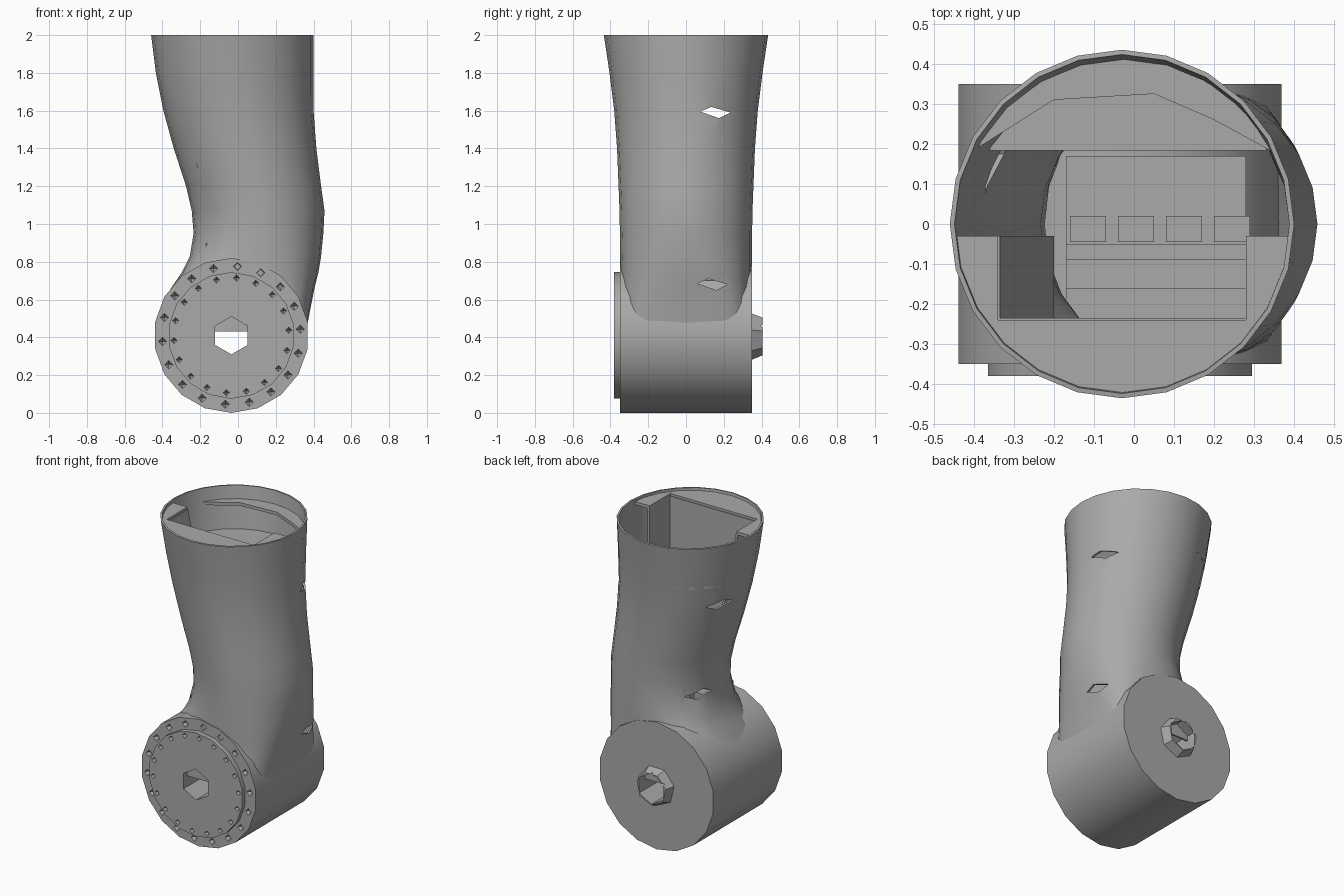
import bpy, bmesh
from math import sin, cos, pi, radians
from mathutils import Matrix, Vector

cube = bpy.data.objects.get("Cube")
if cube:
    bpy.data.objects.remove(cube)

grey = bpy.data.materials.new("plain grey")
grey.use_nodes = True
COLOUR = (0.4, 0.4, 0.4, 1)
grey.diffuse_color = COLOUR
grey.node_tree.nodes["Principled BSDF"].inputs["Base Color"].default_value = COLOUR

HUB = Vector((-0.035, 0, 0.41))
SIDES = 18


def finish(name, bm):
    bmesh.ops.recalc_face_normals(bm, faces=bm.faces)
    mesh = bpy.data.meshes.new(name)
    bm.to_mesh(mesh)
    bm.free()
    obj = bpy.data.objects.new(name, mesh)
    bpy.context.collection.objects.link(obj)
    mesh.materials.append(grey)
    return obj


def activate(obj):
    bpy.ops.object.select_all(action='DESELECT')
    obj.select_set(True)
    bpy.context.view_layer.objects.active = obj


def smooth(obj, angle):
    activate(obj)
    bpy.ops.object.shade_smooth_by_angle(angle=radians(angle))


def cut(obj, cutter):
    mod = obj.modifiers.new("cut", 'BOOLEAN')
    mod.operation = 'DIFFERENCE'
    mod.solver = 'EXACT'
    mod.object = cutter
    activate(obj)
    bpy.ops.object.modifier_apply(modifier=mod.name)


def add_cone(bm, centre, r_front, r_back, y0, y1, sides):
    """Cylinder or cone running along y from y0 to y1."""
    place = Matrix.Translation((centre.x, (y0 + y1) / 2, centre.z)) @ Matrix.Rotation(-pi / 2, 4, 'X')
    bmesh.ops.create_cone(bm, cap_ends=True, segments=sides, radius1=r_front,
                          radius2=r_back, depth=y1 - y0, matrix=place)


def drum(name, r_front, r_back, y0, y1, sides=SIDES):
    bm = bmesh.new()
    add_cone(bm, HUB, r_front, r_back, y0, y1, sides)
    return finish(name, bm)


def prism(name, points, start, end, axis='z'):
    """Extrude a flat outline along z, y or x."""
    put = {'z': lambda a, b, c: (a, b, c), 'y': lambda a, b, c: (a, c, b),
           'x': lambda a, b, c: (c, a, b)}[axis]
    bm = bmesh.new()
    face = bm.faces.new([bm.verts.new(put(a, b, start)) for a, b in points])
    out = bmesh.ops.extrude_face_region(bm, geom=[face])
    tips = [v for v in out["geom"] if isinstance(v, bmesh.types.BMVert)]
    bmesh.ops.translate(bm, verts=tips, vec=put(0, 0, end - start))
    return finish(name, bm)


def box(name, x0, x1, y0, y1, z0, z1):
    return prism(name, [(x0, y0), (x1, y0), (x1, y1), (x0, y1)], z0, z1)


def arc(cx, rx, ry, a0, a1, steps=10):
    angles = [radians(a0 + (a1 - a0) * i / steps) for i in range(steps + 1)]
    return [(cx + rx * cos(a), ry * sin(a)) for a in angles]


# Arm tube: height, left x, right x, half depth, squareness
sections = [
    (2.0, -.46, .40, .435, 2), (1.8, -.435, .40, .405, 2), (1.6, -.395, .40, .38, 2),
    (1.4, -.34, .415, .365, 2), (1.2, -.275, .44, .357, 2), (1.07, -.245, .458, .352, 2),
    (.95, -.235, .452, .35, 2.1), (.83, -.255, .44, .349, 2.4), (.74, -.30, .425, .348, 2.8),
    (.66, -.355, .405, .347, 3.4), (.56, -.405, .385, .346, 4.5), (.43, -.43, .36, .345, 6)]


def signed_power(v, p):
    return (1 if v >= 0 else -1) * abs(v) ** p


bm = bmesh.new()
RING = 24
rings = []
for z, left, right, depth, square in sections:
    mid, half = (left + right) / 2, (right - left) / 2
    turns = [2 * pi * i / RING for i in range(RING)]
    rings.append([bm.verts.new((mid + half * signed_power(cos(t), 2 / square),
                                depth * signed_power(sin(t), 2 / square), z)) for t in turns])
for upper, lower in zip(rings, rings[1:]):
    for i in range(RING):
        j = (i + 1) % RING
        bm.faces.new((upper[i], upper[j], lower[j], lower[i]))
tube = finish("arm_tube", bm)
wall = tube.modifiers.new("wall", 'SOLIDIFY')
wall.thickness = 0.012
wall.offset = -1
activate(tube)
bpy.ops.object.modifier_apply(modifier="wall")

# Diamond screw openings on both sides of the tube
for y, z, x0, x1 in [(.155, 1.59, -.6, .6), (.14, .68, .3, .6), (.15, .97, -.5, -.1)]:
    diamond = [(y - .08, z + .005), (y - .02, z + .03), (y + .08, z), (y + .02, z - .03)]
    cutter = prism("opening_cutter", diamond, x0, x1, 'x')
    cut(tube, cutter)
    bpy.data.objects.remove(cutter)
smooth(tube, 40)

# Joint drum, front cap and rear boss, pierced by one axle hole
joint = drum("joint_drum", .41, .41, -.35, .35)
cap = drum("front_cap", .335, .335, -.38, -.34)
boss = drum("rear_boss", .13, .105, .345, .405, 7)
hole = drum("hole_cutter", .1, .1, -.6, .6, 6)
for part in (joint, cap, boss):
    cut(part, hole)
bpy.data.objects.remove(hole)


# Pointed screw pits around the drum rim and the cap edge
def pits(target, radius, size, face_y):
    bm = bmesh.new()
    for i in range(SIDES):
        a = 2 * pi * (i + .25) / SIDES
        spot = HUB + Vector((radius * sin(a), 0, radius * cos(a)))
        add_cone(bm, spot, size, size * .05, face_y - .005, face_y + .03, 4)
    cutter = finish("pit_cutter", bm)
    cut(target, cutter)
    bpy.data.objects.remove(cutter)


pits(joint, .366, .026, -.35)
pits(cap, .305, .02, -.38)
smooth(joint, 30)
smooth(cap, 30)

# Front lid under the rim, with the walls of the inner bay
prism("front_lid", arc(-.03, .42, .425, 184, 356, 14)
      + [(.28, -.03), (.28, -.24), (-.34, -.24), (-.34, -.03)], 1.965, 1.985)
prism("bay_front_wall", [(-.34, 1.97), (.28, 1.97), (.28, 1.3), (-.2, 1.3)], -.25, -.235, 'y')
prism("bay_right_wall", [(-.35, 1.97), (-.335, 1.97), (-.2, 1.3), (-.215, 1.3)], -.24, -.03, 'y')
box("bay_left_wall", .28, .295, -.24, -.03, 1.3, 1.97)

# Two curved ledges on the back of the bay
prism("upper_ledge", arc(-.03, .415, .415, 26, 154)
      + [(-.2, .31), (.05, .325), (.2, .26)], 1.9, 1.92)
prism("lower_ledge", arc(-.02, .4, .39, 28, 152), 1.72, 1.74)

# Stepped mount in the bottom of the bay
box("mount_base", -.17, .28, -.24, .17, .7, .83)
box("mount_front_step", -.17, .28, -.24, -.16, .83, .9)
box("mount_rail", -.17, .28, -.09, -.05, .83, .93)
for i in range(4):
    x = -.16 + i * .12
    box("mount_tooth", x, x + .09, -.045, .02, .83, .9)
